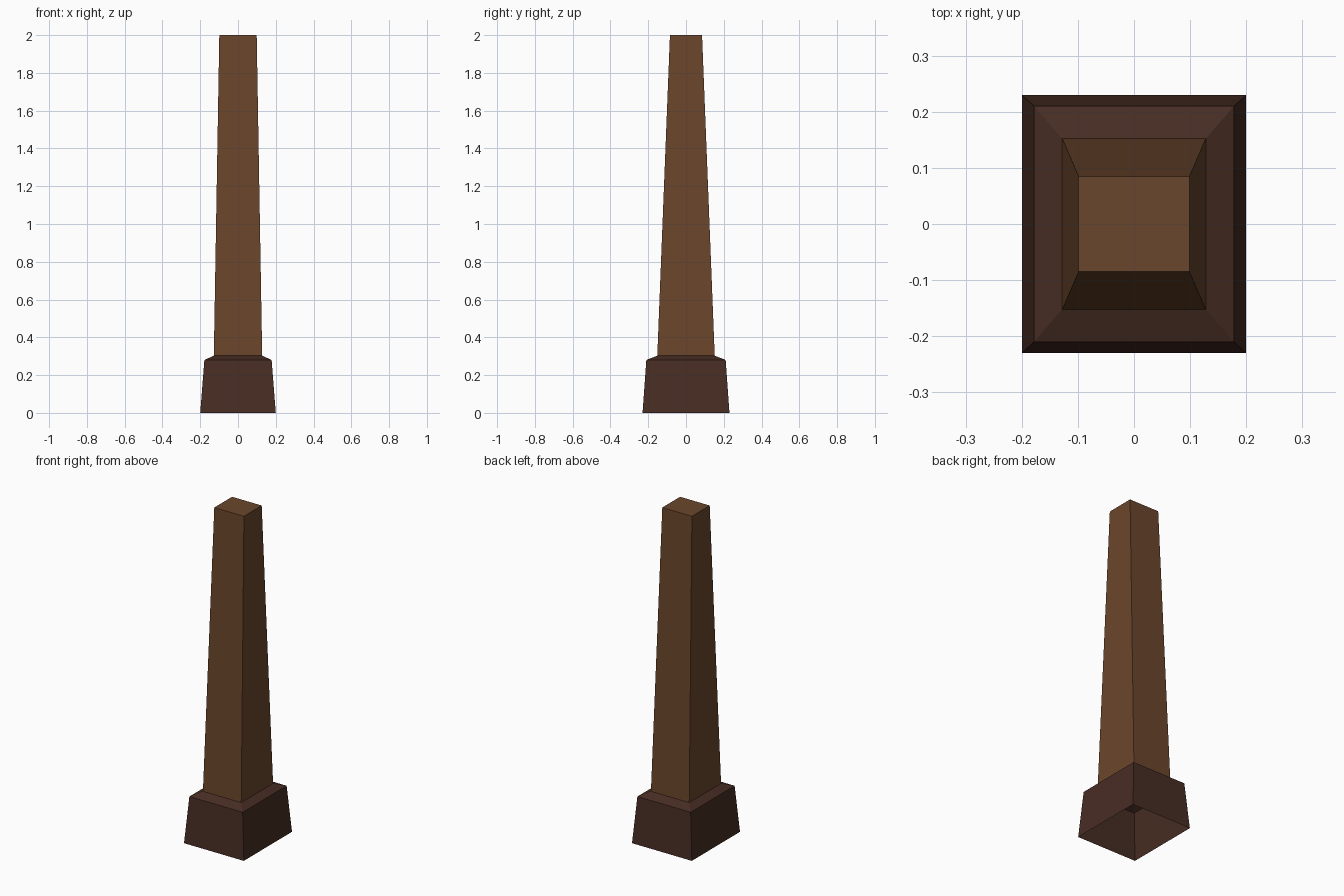
import bpy, bmesh

if "Cube" in bpy.data.objects:
    bpy.data.objects.remove(bpy.data.objects["Cube"])


def material(name, rgb):
    m = bpy.data.materials.new(name)
    m.diffuse_color = (*rgb, 1)
    m.use_nodes = True
    m.node_tree.nodes["Principled BSDF"].inputs["Base Color"].default_value = m.diffuse_color
    return m


def tapered(name, sections, mat, cap_top=False):
    """Stack rectangular rings (half x, half y, z) and skin them."""
    bm = bmesh.new()
    rings = [[bm.verts.new((sx * hx, sy * hy, z))
              for sx, sy in ((-1, -1), (1, -1), (1, 1), (-1, 1))]
             for hx, hy, z in sections]
    for low, high in zip(rings, rings[1:]):
        for i in range(4):
            j = (i + 1) % 4
            bm.faces.new((low[i], low[j], high[j], high[i]))
    if cap_top:
        bm.faces.new(rings[-1])
    mesh = bpy.data.meshes.new(name)
    bm.to_mesh(mesh)
    bm.free()
    mesh.materials.append(mat)
    obj = bpy.data.objects.new(name, mesh)
    bpy.context.collection.objects.link(obj)
    return obj


shaft_brown = material("warm brown", (0.144, 0.061, 0.025))
base_brown = material("dark brown", (0.063, 0.026, 0.017))

# Plinth: open underneath, with a sloping lip that meets the shaft
tapered("base", [(0.2, 0.23, 0), (0.178, 0.21, 0.28), (0.128, 0.152, 0.303)], base_brown)

# Tapered shaft with a flat top
tapered("shaft", [(0.128, 0.152, 0.303), (0.099, 0.085, 2)], shaft_brown, cap_top=True)
